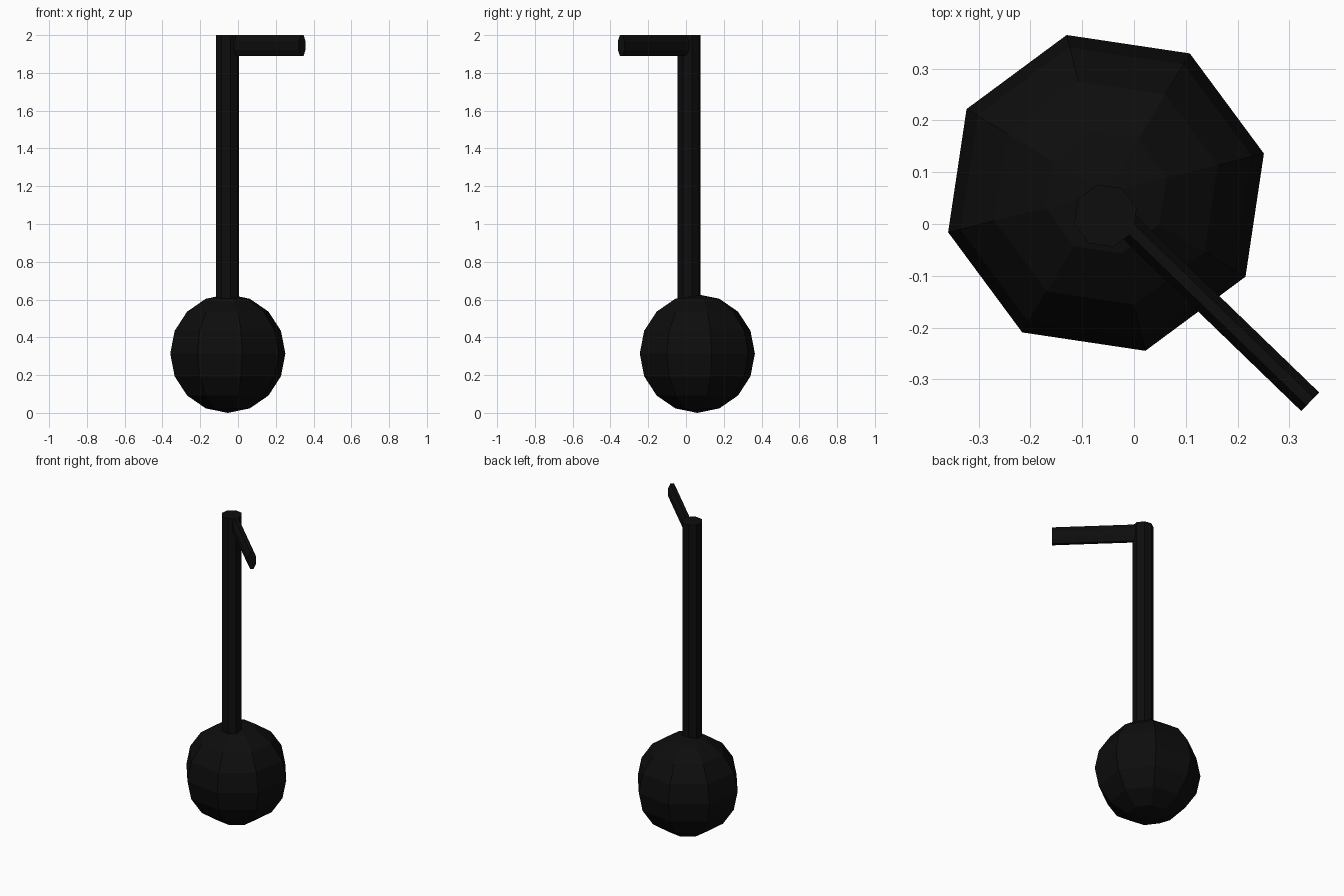
import bpy
from math import radians, cos, sin
from mathutils import Vector, Matrix

if "Cube" in bpy.data.objects:
    bpy.data.objects.remove(bpy.data.objects["Cube"])

black = bpy.data.materials.new("black")
black.diffuse_color = (0.004, 0.004, 0.004, 1)
black.use_nodes = True
black.node_tree.nodes["Principled BSDF"].inputs["Base Color"].default_value = black.diffuse_color


def finish(name):
    ob = bpy.context.object
    ob.name = name
    ob.data.materials.append(black)
    return ob


# Round note head: low-poly ball
bpy.ops.mesh.primitive_uv_sphere_add(segments=8, ring_count=8, radius=0.314,
                                     location=(-0.054, 0.06, 0.314),
                                     rotation=(0, 0, radians(14)))
finish("note_head")

# Upright stem, sunk into the head
bpy.ops.mesh.primitive_cylinder_add(vertices=8, radius=0.062, depth=1.45,
                                    location=(-0.055, 0.016, 1.275),
                                    rotation=(0, 0, radians(14)))
finish("stem")

# Flag: flattened eight-sided bar running diagonally from the stem top
angle = radians(-44)
along = Vector((cos(angle), sin(angle), 0))
end = Vector((0.34, -0.343, 1.945))
length = 0.52
bpy.ops.mesh.primitive_cylinder_add(vertices=8, radius=1, depth=1)
flag = finish("flag")
across = Vector((-along.y, along.x, 0))
frame = Matrix((across, Vector((0, 0, 1)), along)).transposed().to_4x4()
shape = Matrix.Diagonal((0.027, 0.0595, length, 1)) @ Matrix.Rotation(radians(22.5), 4, 'Z')
flag.data.transform(Matrix.Translation(end - along * length / 2) @ frame @ shape)
